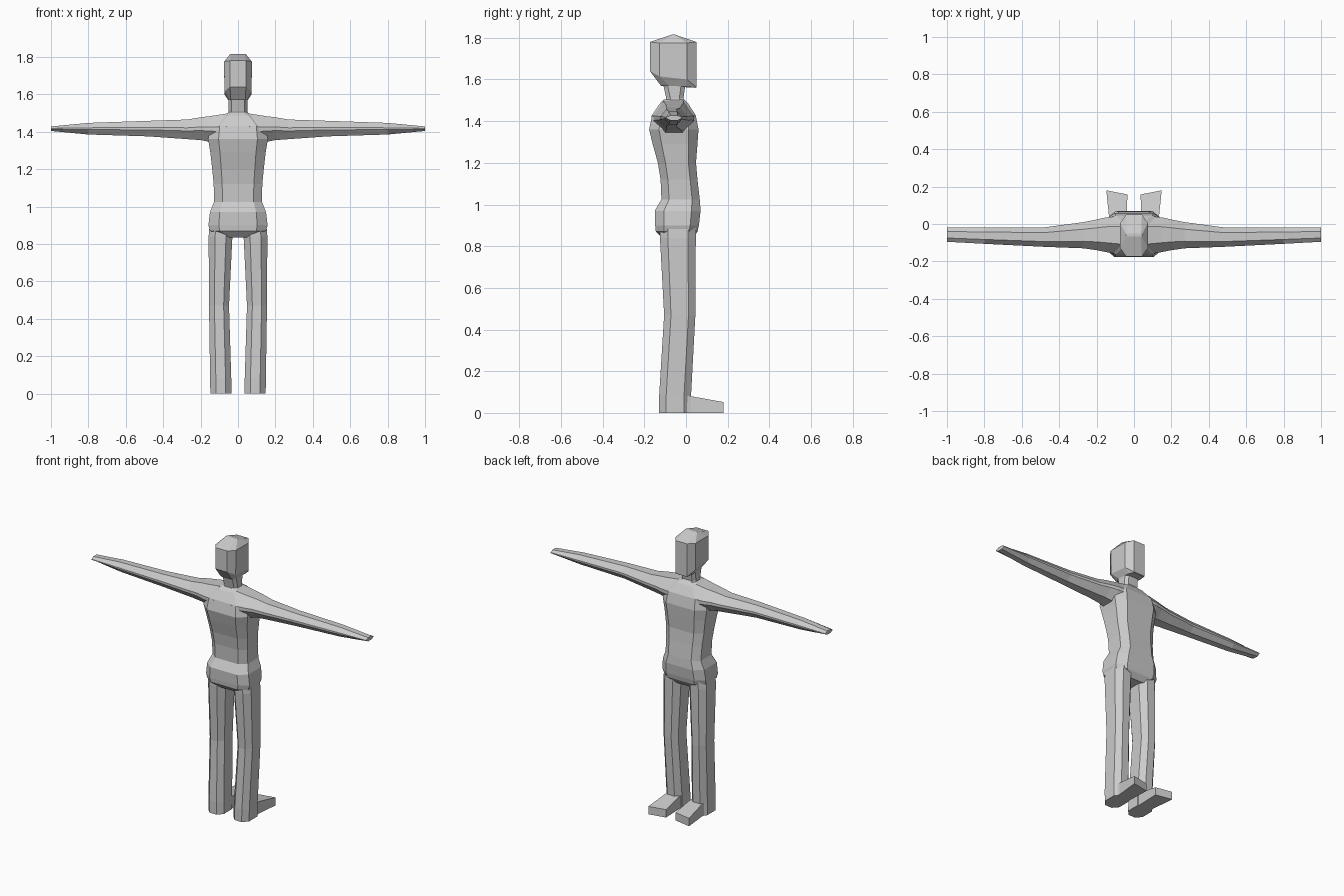
import bpy, bmesh

mat = bpy.data.materials.new("plain_grey")
mat.diffuse_color = (0.6, 0.6, 0.6, 1)


def oct_ring(u0, u1, v0, v1, c, d):
    """Eight-sided outline: a box u0..u1, v0..v1 with corners cut by c and d."""
    return [(u0 + c, v0), (u1 - c, v0), (u1, v0 + d), (u1, v1 - d),
            (u1 - c, v1), (u0 + c, v1), (u0, v1 - d), (u0, v0 + d)]


def loft(name, rings):
    """Skin a list of equal-sized rings of 3D points and cap both ends."""
    bm = bmesh.new()
    rows = [[bm.verts.new(p) for p in r] for r in rings]
    n = len(rows[0])
    for a, b in zip(rows, rows[1:]):
        for i in range(n):
            j = (i + 1) % n
            bm.faces.new((a[i], a[j], b[j], b[i]))
    bm.faces.new(rows[0])
    bm.faces.new(rows[-1])
    bmesh.ops.recalc_face_normals(bm, faces=bm.faces)
    me = bpy.data.meshes.new(name)
    bm.to_mesh(me)
    bm.free()
    me.materials.append(mat)
    ob = bpy.data.objects.new(name, me)
    bpy.context.collection.objects.link(ob)
    return ob


def flat(z, *box):
    return [(x, y, z) for x, y in oct_ring(*box)]


# torso: height, half width, back y, front y
torso = [(0.835, 0.07, -0.11, 0.03), (0.87, 0.150, -0.145, 0.055),
         (0.90, 0.158, -0.148, 0.062), (0.97, 0.150, -0.150, 0.070),
         (1.025, 0.128, -0.118, 0.066), (1.12, 0.130, -0.122, 0.055),
         (1.20, 0.138, -0.135, 0.048), (1.29, 0.148, -0.160, 0.055),
         (1.36, 0.160, -0.177, 0.060), (1.43, 0.150, -0.162, 0.046),
         (1.485, 0.090, -0.125, 0.010), (1.505, 0.045, -0.105, -0.01)]
loft("torso", [flat(z, -w, w, a, b, w * 0.35, (b - a) * 0.2)
               for z, w, a, b in torso])

# arms: distance out, back y, front y, bottom z, top z
arm = [(0.06, -0.165, 0.045, 1.33, 1.497), (0.15, -0.150, 0.035, 1.345, 1.483),
       (0.20, -0.140, 0.024, 1.355, 1.477), (0.27, -0.130, 0.010, 1.36, 1.465),
       (0.48, -0.122, -0.018, 1.375, 1.458), (0.80, -0.106, -0.019, 1.385, 1.447),
       (1.00, -0.095, -0.020, 1.404, 1.428)]
for side, s in (("left", -1), ("right", 1)):
    loft(side + "_arm",
         [[(s * x, y, z) for y, z in
           oct_ring(a, b, lo, hi, (b - a) * 0.27, (hi - lo) * 0.42)]
          for x, a, b, lo, hi in arm])

    # legs: height, inner x, outer x, back y, front y
    leg = [(0.0, 0.035, 0.148, -0.130, 0.024), (0.08, 0.036, 0.149, -0.129, 0.024),
           (0.47, 0.048, 0.155, -0.105, 0.045), (0.84, 0.03, 0.157, -0.125, 0.047),
           (0.90, 0.02, 0.152, -0.125, 0.047)]
    loft(side + "_leg",
         [[(s * x, y, z) for x, y in
           oct_ring(i, o, a, b, (o - i) * 0.27, (b - a) * 0.22)]
          for z, i, o, a, b in leg])

    # feet: a wedge with a slanted toe edge
    foot = [[(0.04, -0.06, 0), (0.143, -0.06, 0), (0.143, -0.06, 0.08), (0.04, -0.06, 0.08)],
            [(0.04, 0.024, 0), (0.132, 0.024, 0), (0.132, 0.024, 0.08), (0.04, 0.024, 0.08)],
            [(0.035, 0.158, 0), (0.148, 0.18, 0), (0.148, 0.18, 0.052), (0.035, 0.158, 0.052)]]
    loft(side + "_foot", [[(s * x, y, z) for x, y, z in r] for r in foot])

# neck
loft("neck", [flat(1.46, -0.056, 0.056, -0.10, 0.015, 0.02, 0.03),
              flat(1.51, -0.050, 0.050, -0.095, -0.012, 0.015, 0.02),
              flat(1.60, -0.050, 0.050, -0.115, 0.0, 0.015, 0.02)])

# head: lower jaw rises toward the back, crown is a low ridge
def head_ring(w, a, b, c, d, zs):
    z_back, z_rear, z_fore, z_front = zs
    z = [z_back, z_back, z_rear, z_fore, z_front, z_front, z_fore, z_rear]
    return [(x, y, h) for (x, y), h in zip(oct_ring(-w, w, a, b, c, d), z)]


loft("head", [
    head_ring(0.050, -0.120, 0.046, 0.010, 0.040, (1.57, 1.57, 1.565, 1.56)),
    head_ring(0.073, -0.173, 0.050, 0.031, 0.045, (1.64, 1.615, 1.60, 1.563)),
    head_ring(0.074, -0.173, 0.050, 0.032, 0.045, (1.78, 1.775, 1.775, 1.78)),
    head_ring(0.042, -0.068, -0.052, 0.004, 0.004, (1.815,) * 4)])
